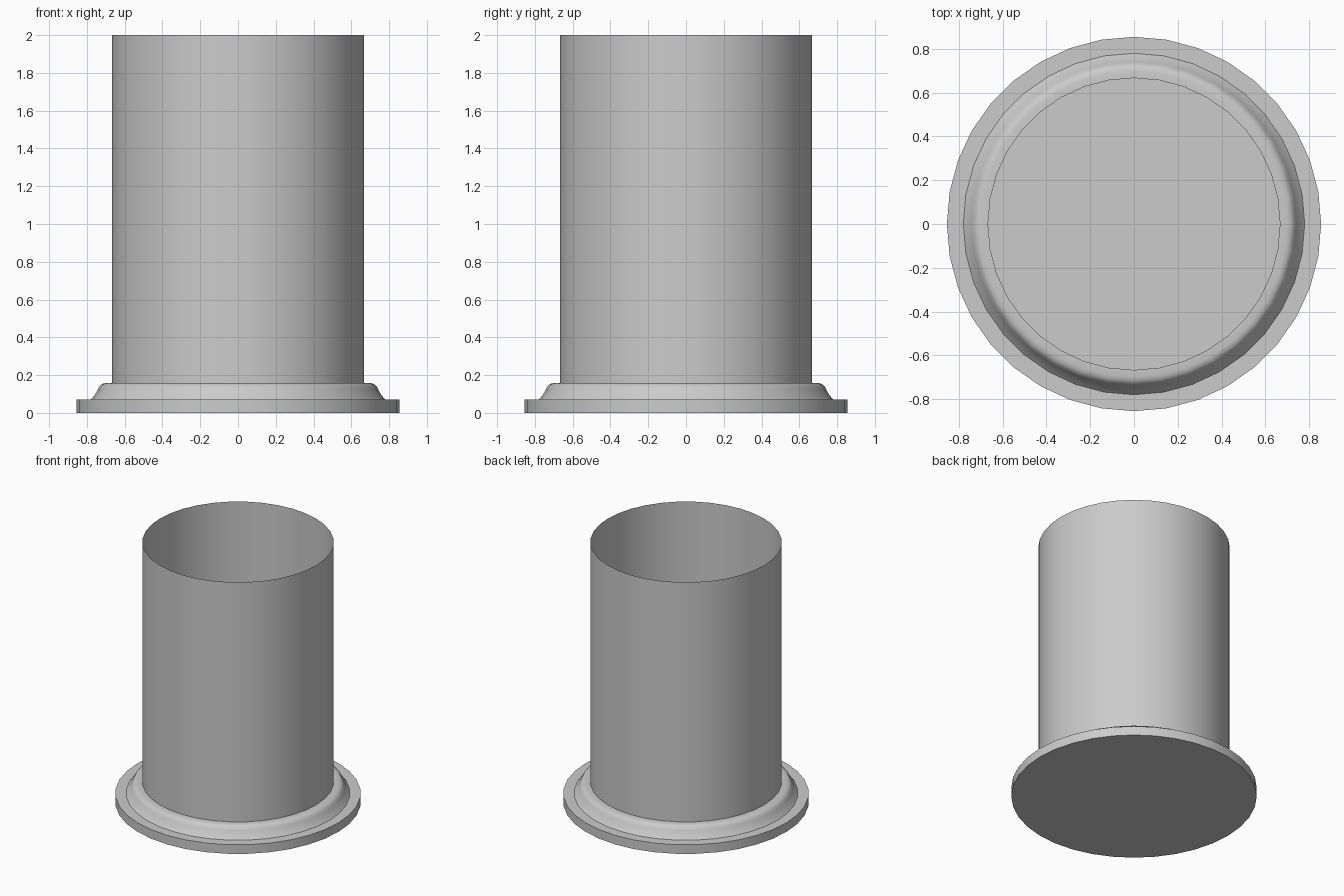
import bpy, bmesh, math

if "Cube" in bpy.data.objects:
    bpy.data.objects.remove(bpy.data.objects["Cube"])

SIDES = 36


def lathe(name, profile):
    """Revolve (radius, z) points about the z axis."""
    bm = bmesh.new()
    verts = [bm.verts.new((r, 0, z)) for r, z in profile]
    edges = [bm.edges.new(pair) for pair in zip(verts, verts[1:])]
    bmesh.ops.spin(bm, geom=verts + edges, cent=(0, 0, 0), axis=(0, 0, 1),
                   angle=math.tau, steps=SIDES, use_duplicate=False)
    bmesh.ops.remove_doubles(bm, verts=bm.verts, dist=1e-4)
    bmesh.ops.recalc_face_normals(bm, faces=bm.faces)
    mesh = bpy.data.meshes.new(name)
    bm.to_mesh(mesh)
    bm.free()
    obj = bpy.data.objects.new(name, mesh)
    bpy.context.collection.objects.link(obj)
    mesh.shade_smooth()
    mesh.set_sharp_from_angle(angle=math.radians(35))
    return obj


# Base: flat disc with a stepped, coved collar rounding in to the tube
lathe("base_flange", [
    (0, 0), (0.855, 0), (0.855, 0.07), (0.78, 0.07),
    (0.758, 0.095), (0.742, 0.125), (0.732, 0.143),
    (0.718, 0.154), (0.70, 0.158), (0.667, 0.158)])

# Tube: thin open-topped wall
lathe("tube_wall", [(0.667, 0.158), (0.667, 2.0)])
